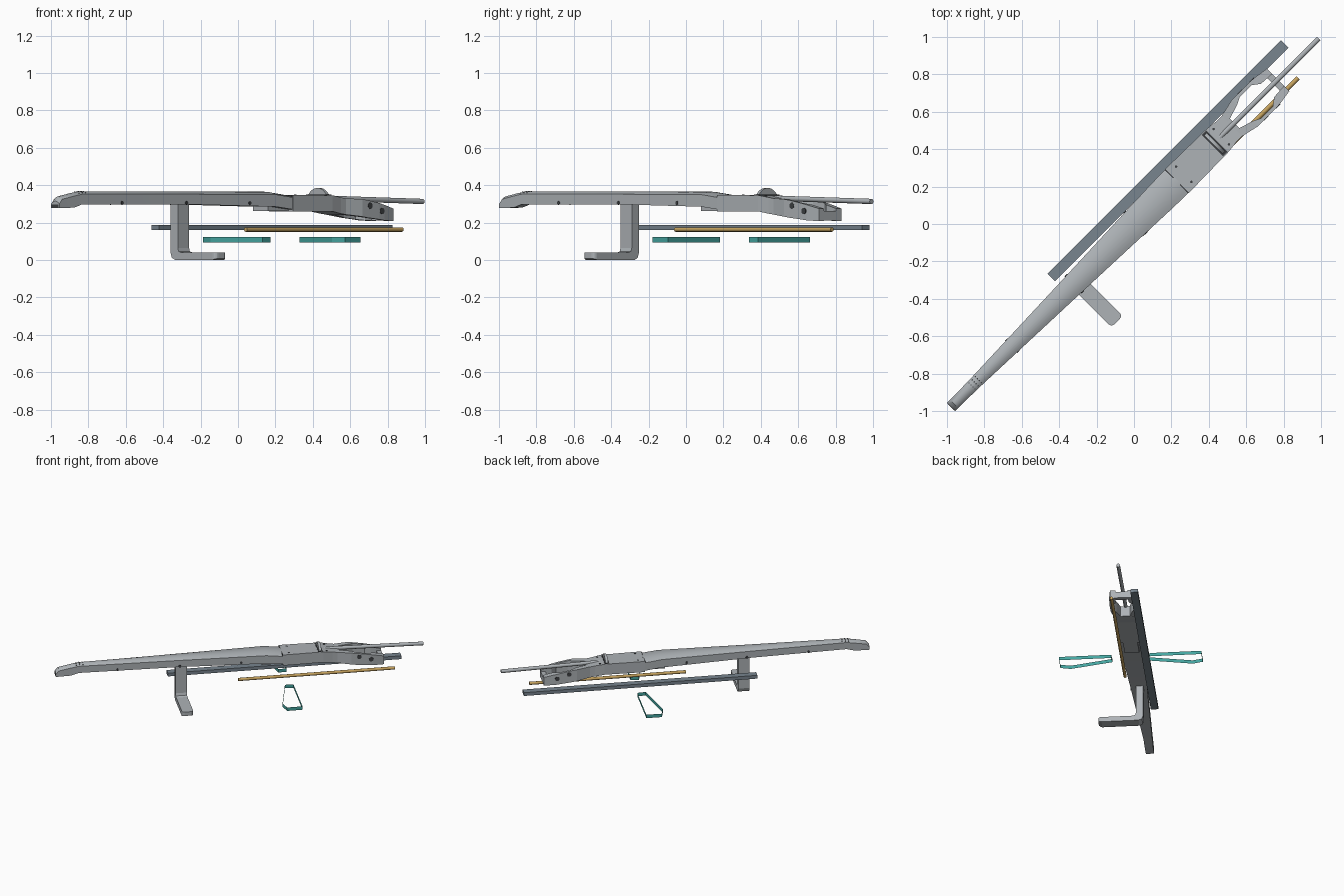
import bpy, bmesh, math
from mathutils import Matrix, Vector

cube = bpy.data.objects.get("Cube")
if cube:
    bpy.data.objects.remove(cube, do_unlink=True)

# Parts are built along local x, then turned to the diagonal
TURN = Matrix.Rotation(math.radians(45), 4, 'Z')


def material(name, srgb):
    m = bpy.data.materials.new(name)
    m.use_nodes = True
    col = [((c + 0.055) / 1.055) ** 2.4 for c in srgb] + [1.0]
    m.diffuse_color = col
    m.node_tree.nodes["Principled BSDF"].inputs["Base Color"].default_value = col
    return m


STEEL = material("light steel", (0.68, 0.70, 0.715))
SLATE = material("slate", (0.47, 0.52, 0.56))
TEAL = material("teal", (0.27, 0.65, 0.63))
BRASS = material("brass", (0.78, 0.64, 0.37))
DARK = material("dark holes", (0.24, 0.25, 0.26))


def finish(name, bm, mat, smooth=False):
    bmesh.ops.recalc_face_normals(bm, faces=bm.faces[:])
    if smooth:
        for f in bm.faces:
            f.smooth = True
        for e in bm.edges:
            e.smooth = e.calc_face_angle(0) < 0.6
    bm.transform(TURN)
    me = bpy.data.meshes.new(name)
    bm.to_mesh(me)
    bm.free()
    me.materials.append(mat)
    ob = bpy.data.objects.new(name, me)
    bpy.context.collection.objects.link(ob)
    return ob


def loft_mesh(rings):
    bm = bmesh.new()
    loops = [[bm.verts.new(p) for p in ring] for ring in rings]
    n = len(loops[0])
    for a, b in zip(loops, loops[1:]):
        for i in range(n):
            j = (i + 1) % n
            bm.faces.new((a[i], a[j], b[j], b[i]))
    bm.faces.new(loops[0])
    bm.faces.new(loops[-1])
    return bm


def block(name, u, v, z, mat):
    ring = lambda x: [(x, v[0], z[0]), (x, v[1], z[0]), (x, v[1], z[1]), (x, v[0], z[1])]
    return finish(name, loft_mesh([ring(u[0]), ring(u[1])]), mat)


def rod(name, start, end, r, mat, sides=16):
    a, b = Vector(start), Vector(end)
    d = b - a
    bm = bmesh.new()
    bmesh.ops.create_cone(bm, cap_ends=True, segments=sides, radius1=r, radius2=r, depth=d.length,
                          matrix=Matrix.Translation((a + b) / 2) @ d.to_track_quat('Z', 'Y').to_matrix().to_4x4())
    return finish(name, bm, mat, True)


# Long arm: crowned section, widening towards the back, drooped tip
def crowned(u, w, zb, zt):
    arch = [(u, w * k, zt - 0.015 * k * k) for k in (1, 0.75, 0.5, 0.25, 0, -0.25, -0.5, -0.75, -1)]
    return [(u, -w, zb), (u, w, zb)] + arch


arm_rows = [(-1.382, 0.031, 0.278, 0.315), (-1.36, 0.031, 0.278, 0.34), (-1.27, 0.032, 0.28, 0.357),
            (-1.21, 0.033, 0.298, 0.367), (-0.47, 0.06, 0.298, 0.367), (0.2, 0.086, 0.285, 0.365),
            (0.33, 0.089, 0.27, 0.349)]
finish("long_arm", loft_mesh([crowned(*r) for r in arm_rows]), STEEL, True)
block("arm_end_cap", (-1.384, -1.378), (-0.026, 0.026), (0.282, 0.298), DARK)
block("under_lug", (0.17, 0.36), (-0.055, 0.055), (0.262, 0.30), STEEL)


# Rear body and the forked end
def section(u, v0, v1, zb, zt):
    return [(u, v0, zb), (u, v1, zb), (u, v1, zt), (u, v0, zt)]


body_rows = [(0.325, 0.09, 0.26, 0.347), (0.63, 0.085, 0.26, 0.346), (0.70, 0.077, 0.248, 0.335),
             (0.76, 0.076, 0.24, 0.326)]
finish("rear_body", loft_mesh([section(u, -w, w, b, t) for u, w, b, t in body_rows]), STEEL)
block("body_seam", (0.321, 0.326), (-0.088, 0.088), (0.29, 0.3485), DARK)

fork_rows = [(0.74, 0.03, 0.077, 0.243, 0.33), (0.84, 0.06, 0.10, 0.232, 0.325),
             (0.88, 0.08, 0.10, 0.226, 0.32), (0.97, 0.08, 0.10, 0.217, 0.304),
             (1.01, 0.05, 0.097, 0.212, 0.295), (1.09, 0.045, 0.085, 0.208, 0.275)]
for side, s in (("left", 1), ("right", -1)):
    rows = [section(u, s * a, s * b, zb, zt) for u, a, b, zb, zt in fork_rows]
    finish(side + "_fork_arm", loft_mesh(rows), STEEL)
    for i, (u, z) in enumerate(((0.90, 0.29), (0.99, 0.262))):
        rod(f"{side}_fork_hole_{i}", (u, s * 0.094, z), (u, s * 0.1015, z), 0.017, DARK)
    # Fasteners on the body top and along the arm sides
    for i, (u, z) in enumerate(((0.376, 0.347), (0.66, 0.342))):
        rod(f"{side}_body_rivet_{i}", (u, s * 0.058, z - 0.005), (u, s * 0.058, z + 0.002), 0.007, DARK, 10)
    for i, u in enumerate((-0.92, -0.45, 0.01)):
        w = 0.033 + (u + 1.21) * 0.0373
        rod(f"{side}_arm_screw_{i}", (u, s * (w - 0.004), 0.305), (u, s * (w + 0.003), 0.305), 0.01, DARK, 10)
block("fork_cross_plate", (1.055, 1.09), (-0.06, 0.06), (0.211, 0.262), STEEL)

# Small holes by the arm tip
for i in range(3):
    for j in range(4):
        u, v = -1.225 + 0.024 * i, -0.0225 + 0.015 * j
        top = (0.3645 if i == 0 else 0.367) - 0.015 * (v / 0.033) ** 2
        rod(f"tip_hole_{i}_{j}", (u, v, top - 0.005), (u, v, top + 0.002), 0.004, DARK, 8)

# Upright half disc across the body, in its slot
disc = [(0.083 * math.cos(math.pi * k / 20), 0.302 + 0.083 * math.sin(math.pi * k / 20)) for k in range(21)]
finish("upright_half_disc", loft_mesh([[(u, v, z) for v, z in disc] for u in (0.60, 0.62)]), STEEL, True)
block("disc_slot", (0.593, 0.627), (-0.08, 0.08), (0.342, 0.349), DARK)

# Rods and the flat rail
rod("rear_rod", (0.65, 0.003, 0.331), (1.40, 0.003, 0.313), 0.014, STEEL)
rod("brass_rod", (-0.01, -0.068, 0.163), (1.173, -0.068, 0.163), 0.012, BRASS)
block("flat_rail", (-0.516, 1.25), (0.082, 0.138), (0.16, 0.187), SLATE)

# Bent leg with a rounded foot
profile = [(0.035, 0.31), (0.035, 0.04), (0.025, 0.012), (0.0, 0.0), (-0.28, 0.0), (-0.305, 0.008),
           (-0.305, 0.04), (-0.045, 0.04), (-0.026, 0.046), (-0.02, 0.065), (-0.02, 0.31)]
bm = loft_mesh([[(u, v, z) for v, z in profile] for u in (-0.475, -0.39)])
tips = [e for e in bm.edges if all(x.co.y < -0.3 for x in e.verts)
        and abs(e.verts[0].co.z - e.verts[1].co.z) > 0.01]
bmesh.ops.bevel(bm, geom=tips, offset=0.022, segments=4, profile=0.5, affect='EDGES')
finish("bent_leg", bm, STEEL)

# Open tapered loops on both sides
outline = [(0.395, 0.536), (0.395, 0.144), (0.331, 0.14), (0.257, 0.46), (0.278, 0.537)]
for side, s in (("left", 1), ("right", -1)):
    bm = bmesh.new()
    face = bm.faces.new([bm.verts.new((u, s * v + 0.006, 0.108)) for u, v in outline])
    bmesh.ops.inset_region(bm, faces=[face], thickness=0.027, use_even_offset=True, use_boundary=True)
    bmesh.ops.delete(bm, geom=[face], context='FACES_ONLY')
    ob = finish(side + "_loop", bm, TEAL)
    thick = ob.modifiers.new("thickness", 'SOLIDIFY')
    thick.thickness = 0.028
    thick.offset = 0
